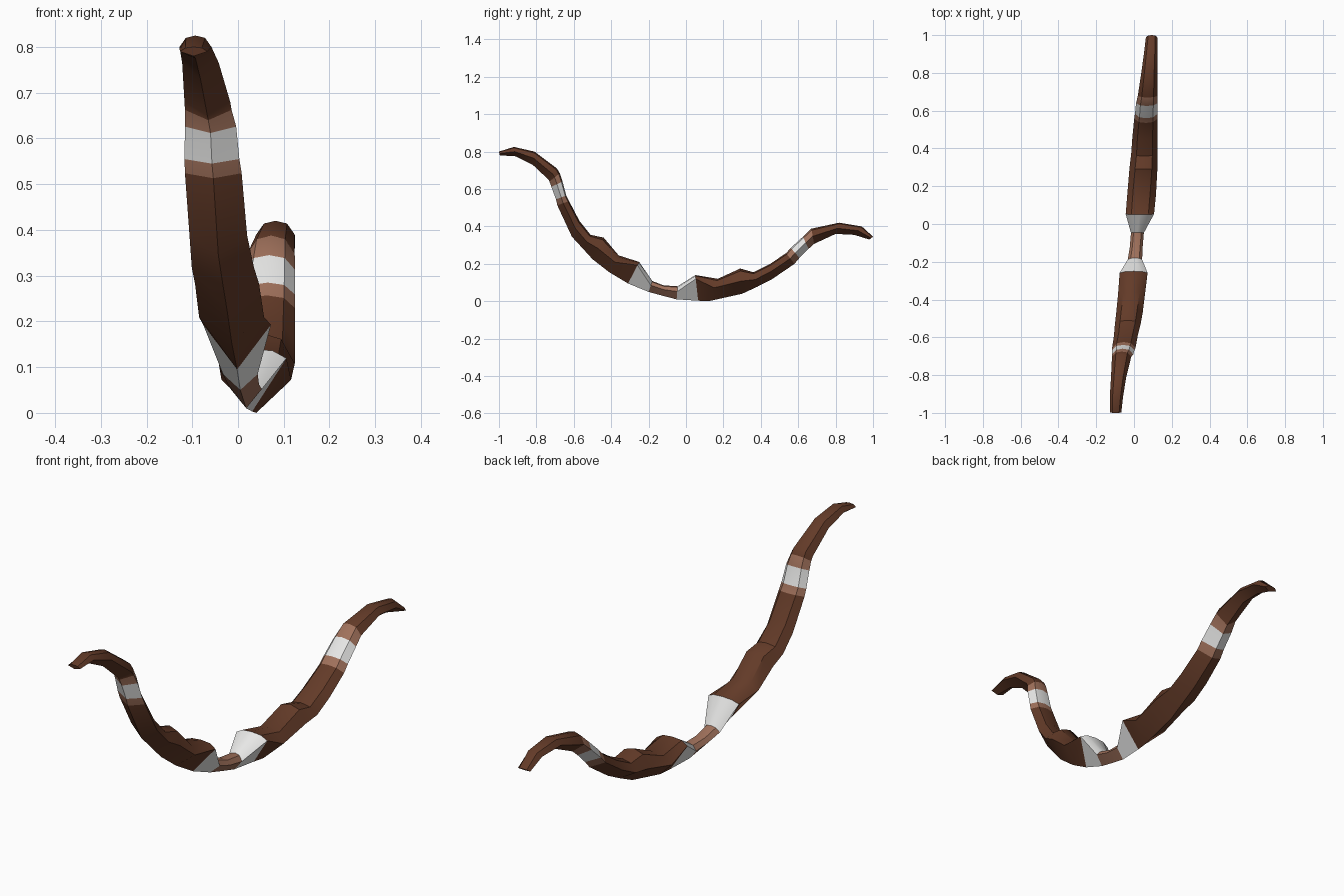
import bpy, bmesh


def material(name, rgb):
    m = bpy.data.materials.new(name)
    m.diffuse_color = (*rgb, 1)
    return m


BROWN, TAN, WHITE = 0, 1, 2
MATS = [material("dark_brown_wood", (0.125, 0.043, 0.021)),
        material("tan_leather", (0.35, 0.165, 0.105)),
        material("white_wrap", (0.80, 0.80, 0.79))]


def ring(uy, uz, ly, lz, cx, hw, t):
    """Keeled cross-section between a top ridge point and a bottom keel point."""
    s = t + (1 - t) * 0.8
    pts = []
    for fx, f in ((0, 0), (1, t), (0.6, s), (0, 1), (-0.6, s), (-1, t)):
        pts.append((cx + fx * hw, ly + (uy - ly) * f, lz + (uz - lz) * f))
    return pts


def loft(name, stations, colours, cap_first=False, cap_last=False):
    """Skin the stations; colours gives one colour per segment."""
    bm = bmesh.new()
    rings = [[bm.verts.new(p) for p in ring(*s)] for s in stations]
    for a, b, col in zip(rings, rings[1:], colours):
        n = len(a)
        for i in range(n):
            j = (i + 1) % n
            bm.faces.new((a[i], a[j], b[j], b[i])).material_index = col
    if cap_first:
        bm.faces.new(rings[0]).material_index = colours[0]
    if cap_last:
        bm.faces.new(rings[-1]).material_index = colours[-1]
    bmesh.ops.recalc_face_normals(bm, faces=bm.faces)
    if not (cap_first or cap_last):
        # open tubes: make sure the normals point outward
        f = bm.faces[0]
        c = sum((v.co for v in rings[0]), f.verts[0].co * 0) / len(rings[0])
        if f.normal.dot(f.calc_center_median() - c) < 0:
            bmesh.ops.reverse_faces(bm, faces=bm.faces)
    me = bpy.data.meshes.new(name)
    bm.to_mesh(me)
    bm.free()
    for m in MATS:
        me.materials.append(m)
    ob = bpy.data.objects.new(name, me)
    bpy.context.collection.objects.link(ob)
    bpy.ops.object.select_all(action='DESELECT')
    ob.select_set(True)
    bpy.context.view_layer.objects.active = ob
    bpy.ops.object.shade_smooth_by_angle(angle=0.6)
    return ob


# Stations: top y, top z, keel y, keel z, centre x, half width, shoulder height
front_limb = [
    (-1.0, 0.80, -0.995, 0.78, -0.097, 0.030, 0.5),
    (-0.92, 0.825, -0.91, 0.775, -0.093, 0.035, 0.5),
    (-0.81, 0.80, -0.82, 0.73, -0.082, 0.040, 0.5),
    (-0.69, 0.71, -0.735, 0.65, -0.067, 0.050, 0.5),
    (-0.675, 0.685, -0.73, 0.64, -0.065, 0.051, 0.5),
    (-0.66, 0.64, -0.72, 0.612, -0.060, 0.056, 0.5),
    (-0.64, 0.565, -0.695, 0.545, -0.057, 0.060, 0.5),
    (-0.625, 0.535, -0.688, 0.513, -0.054, 0.062, 0.5),
    (-0.57, 0.43, -0.61, 0.345, -0.043, 0.063, 0.5),
    (-0.51, 0.355, -0.55, 0.28, -0.033, 0.068, 0.5),
    (-0.44, 0.34, -0.50, 0.225, -0.024, 0.070, 0.5),
    (-0.36, 0.245, -0.41, 0.155, -0.014, 0.071, 0.6),
    (-0.25, 0.21, -0.31, 0.095, -0.002, 0.074, 0.85),
]
grip = [
    (-0.18, 0.108, -0.20, 0.05, 0.005, 0.038, 0.6),
    (-0.12, 0.085, -0.12, 0.028, 0.012, 0.034, 0.6),
    (-0.045, 0.08, -0.05, 0.01, 0.018, 0.034, 0.6),
]
back_limb = [
    (0.05, 0.14, 0.065, 0.003, 0.031, 0.075, 0.85),
    (0.17, 0.12, 0.12, 0.0, 0.040, 0.076, 0.6),
    (0.29, 0.175, 0.30, 0.04, 0.050, 0.074, 0.5),
    (0.36, 0.155, 0.38, 0.077, 0.055, 0.070, 0.5),
    (0.45, 0.20, 0.46, 0.118, 0.058, 0.067, 0.5),
    (0.535, 0.257, 0.58, 0.20, 0.063, 0.062, 0.5),
    (0.56, 0.285, 0.607, 0.232, 0.065, 0.060, 0.5),
    (0.625, 0.345, 0.655, 0.28, 0.068, 0.057, 0.5),
    (0.67, 0.388, 0.685, 0.307, 0.072, 0.052, 0.5),
    (0.82, 0.42, 0.80, 0.36, 0.082, 0.042, 0.5),
    (0.94, 0.40, 0.90, 0.355, 0.090, 0.035, 0.5),
    (1.0, 0.345, 0.98, 0.33, 0.093, 0.030, 0.5),
]

# Limbs, each with a white band between two tan ones
loft("front_limb", front_limb, [BROWN] * 4 + [TAN, WHITE, TAN] + [BROWN] * 5,
     cap_first=True)
loft("back_limb", back_limb, [BROWN] * 5 + [TAN, WHITE, TAN] + [BROWN] * 3,
     cap_last=True)

# Handle and the flared collars at each end of it
loft("handle_grip", grip, [TAN] * 2)
loft("front_collar", [front_limb[-1], grip[0]], [WHITE])
loft("back_collar", [grip[-1], back_limb[0]], [WHITE])
